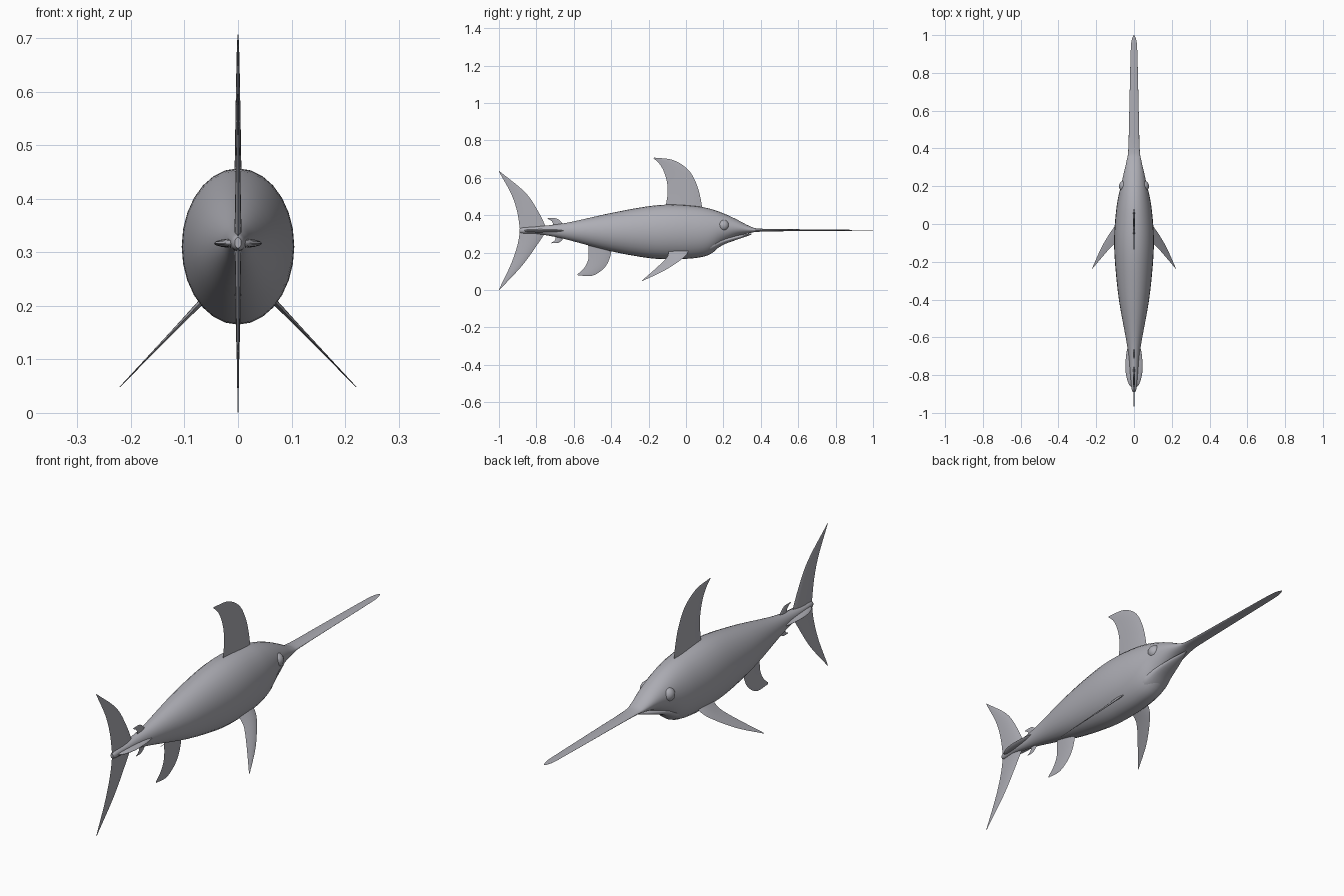
import bpy, math
from mathutils import Vector

cube = bpy.data.objects.get("Cube")
if cube:
    bpy.data.objects.remove(cube, do_unlink=True)

skin = bpy.data.materials.new("grey_skin")
skin.use_nodes = True
colour = (0.42, 0.42, 0.46, 1)
skin.diffuse_color = colour
skin.node_tree.nodes["Principled BSDF"].inputs["Base Color"].default_value = colour


def smooth_path(points, steps):
    """Catmull-Rom curve through points of any dimension."""
    pts = [Vector(p) for p in points]
    pts = [2 * pts[0] - pts[1]] + pts + [2 * pts[-1] - pts[-2]]
    out = []
    for i in range(1, len(pts) - 2):
        a, b, c, d = pts[i - 1:i + 3]
        for k in range(steps):
            t = k / steps
            out.append(0.5 * (2 * b + (c - a) * t + (2 * a - 5 * b + 4 * c - d) * t ** 2
                              + (3 * b - a - 3 * c + d) * t ** 3))
    return out + [pts[-2]]


def finish(ob, angle=50):
    ob.data.materials.clear()
    ob.data.materials.append(skin)
    bpy.ops.object.select_all(action="DESELECT")
    ob.select_set(True)
    bpy.context.view_layer.objects.active = ob
    bpy.ops.object.mode_set(mode="EDIT")
    bpy.ops.mesh.select_all(action="SELECT")
    bpy.ops.mesh.normals_make_consistent(inside=False)
    bpy.ops.object.mode_set(mode="OBJECT")
    bpy.ops.object.shade_smooth_by_angle(angle=math.radians(angle))


def skin_rings(name, rings):
    """Join equal closed rings into a capped surface."""
    n = len(rings[0])
    faces = [(r * n + k, r * n + (k + 1) % n, (r + 1) * n + (k + 1) % n, (r + 1) * n + k)
             for r in range(len(rings) - 1) for k in range(n)]
    faces += [tuple(range(n)), tuple(range((len(rings) - 1) * n, len(rings) * n))]
    mesh = bpy.data.meshes.new(name)
    mesh.from_pydata([p for ring in rings for p in ring], [], faces)
    ob = bpy.data.objects.new(name, mesh)
    bpy.context.collection.objects.link(ob)
    finish(ob)
    return ob


def loft(name, stations, sides=28, steps=4):
    """Oval sections; each station is y, top, bottom, half width."""
    rings = []
    for y, top, bottom, half in smooth_path(stations, steps):
        ring = []
        for k in range(sides):
            a = math.tau * k / sides
            ring.append((max(half, 0.0005) * math.cos(a), y,
                         (top + bottom) / 2 + (top - bottom) / 2 * math.sin(a)))
        rings.append(ring)
    return skin_rings(name, rings)


def fin(name, front, back, thick, place=lambda y, s: Vector((0, y, s)), normal=(1, 0, 0)):
    """Lens-section blade between a front and a back edge, root to tip."""
    normal = Vector(normal)
    lead, trail = smooth_path(front, 6), smooth_path(back, 6)
    rings, chords = [], 8
    for i, (a, b) in enumerate(zip(lead, trail)):
        half = thick * (1 - 0.9 * i / (len(lead) - 1))
        ring = []
        for k in range(2 * chords):
            t = k / chords if k <= chords else 2 - k / chords
            p = a.lerp(b, t)
            side = 1 if k <= chords else -1
            ring.append(place(p.x, p.y) + normal * side * half * math.sin(math.pi * t ** 0.75))
        rings.append(ring)
    return skin_rings(name, rings)


# Body running into the long flat sword
loft("body", [
    (-0.89, 0.328, 0.308, 0.006), (-0.87, 0.334, 0.303, 0.013), (-0.8, 0.34, 0.3, 0.02),
    (-0.7, 0.35, 0.284, 0.028), (-0.6, 0.367, 0.26, 0.044), (-0.4, 0.412, 0.207, 0.08),
    (-0.2, 0.448, 0.171, 0.101), (-0.07, 0.457, 0.165, 0.105), (0.05, 0.449, 0.171, 0.097),
    (0.13, 0.434, 0.192, 0.086), (0.2, 0.41, 0.25, 0.07), (0.27, 0.378, 0.287, 0.054),
    (0.34, 0.342, 0.304, 0.038), (0.4, 0.328, 0.312, 0.03), (0.6, 0.325, 0.315, 0.025),
    (0.9, 0.322, 0.317, 0.018), (0.97, 0.321, 0.318, 0.013), (1.0, 0.32, 0.319, 0.002)])

# Lower jaw, set apart by the mouth crease
loft("lower_jaw", [(0.06, 0.27, 0.19, 0.05), (0.13, 0.272, 0.2, 0.062),
                   (0.2, 0.28, 0.242, 0.048), (0.28, 0.294, 0.272, 0.028),
                   (0.35, 0.303, 0.296, 0.004)], 20)

# Flat keels at the sides of the tail root
loft("tail_keel", [(-0.62, 0.32, 0.315, 0.02), (-0.67, 0.324, 0.31, 0.038),
                   (-0.74, 0.326, 0.308, 0.045), (-0.8, 0.326, 0.308, 0.042),
                   (-0.85, 0.324, 0.31, 0.026), (-0.875, 0.321, 0.315, 0.002)], 16)

# Eyes
for side, word in ((1, "left"), (-1, "right")):
    bpy.ops.mesh.primitive_uv_sphere_add(segments=20, ring_count=12, radius=0.031,
                                         location=(side * 0.049, 0.2, 0.345))
    eye = bpy.context.object
    eye.name = word + "_eye"
    finish(eye)

# Fins on the midline
fin("dorsal_fin",
    [(0.09, 0.41), (0.078, 0.49), (0.055, 0.57), (0.01, 0.645), (-0.07, 0.695), (-0.17, 0.708)],
    [(-0.115, 0.42), (-0.1, 0.5), (-0.1, 0.565), (-0.115, 0.625), (-0.14, 0.672), (-0.174, 0.705)],
    0.007)
fin("anal_fin",
    [(-0.395, 0.25), (-0.405, 0.18), (-0.435, 0.12), (-0.5, 0.077), (-0.578, 0.078)],
    [(-0.525, 0.26), (-0.52, 0.2), (-0.525, 0.155), (-0.547, 0.115), (-0.58, 0.084)], 0.006)
fin("upper_finlet", [(-0.65, 0.34), (-0.668, 0.365), (-0.695, 0.383), (-0.738, 0.384)],
    [(-0.72, 0.33), (-0.712, 0.355), (-0.72, 0.37), (-0.74, 0.381)], 0.004)
fin("lower_finlet", [(-0.655, 0.295), (-0.662, 0.268), (-0.685, 0.252), (-0.718, 0.25)],
    [(-0.705, 0.3), (-0.697, 0.277), (-0.705, 0.262), (-0.72, 0.253)], 0.004)

# Tail blades
fin("upper_tail_blade", [(-0.74, 0.318), (-0.79, 0.42), (-0.86, 0.522), (-0.998, 0.636)],
    [(-0.887, 0.318), (-0.903, 0.42), (-0.935, 0.515), (-1.0, 0.633)], 0.007)
fin("lower_tail_blade", [(-0.74, 0.325), (-0.79, 0.25), (-0.875, 0.132), (-0.998, 0.0)],
    [(-0.887, 0.325), (-0.9, 0.245), (-0.935, 0.14), (-1.0, 0.003)], 0.007)

# Swept side fins, pointing down and outwards
for side, word in ((1, "left"), (-1, "right")):
    fin(word + "_side_fin",
        [(0.02, -0.04), (0.005, 0.02), (-0.035, 0.07), (-0.12, 0.145), (-0.233, 0.219)],
        [(-0.095, -0.04), (-0.095, 0.02), (-0.112, 0.06), (-0.165, 0.13), (-0.237, 0.218)],
        0.006,
        lambda y, s, side=side: Vector((side * (0.07 + s * 0.69), y, 0.206 - s * 0.72)),
        (side * 0.72, 0, 0.69))
